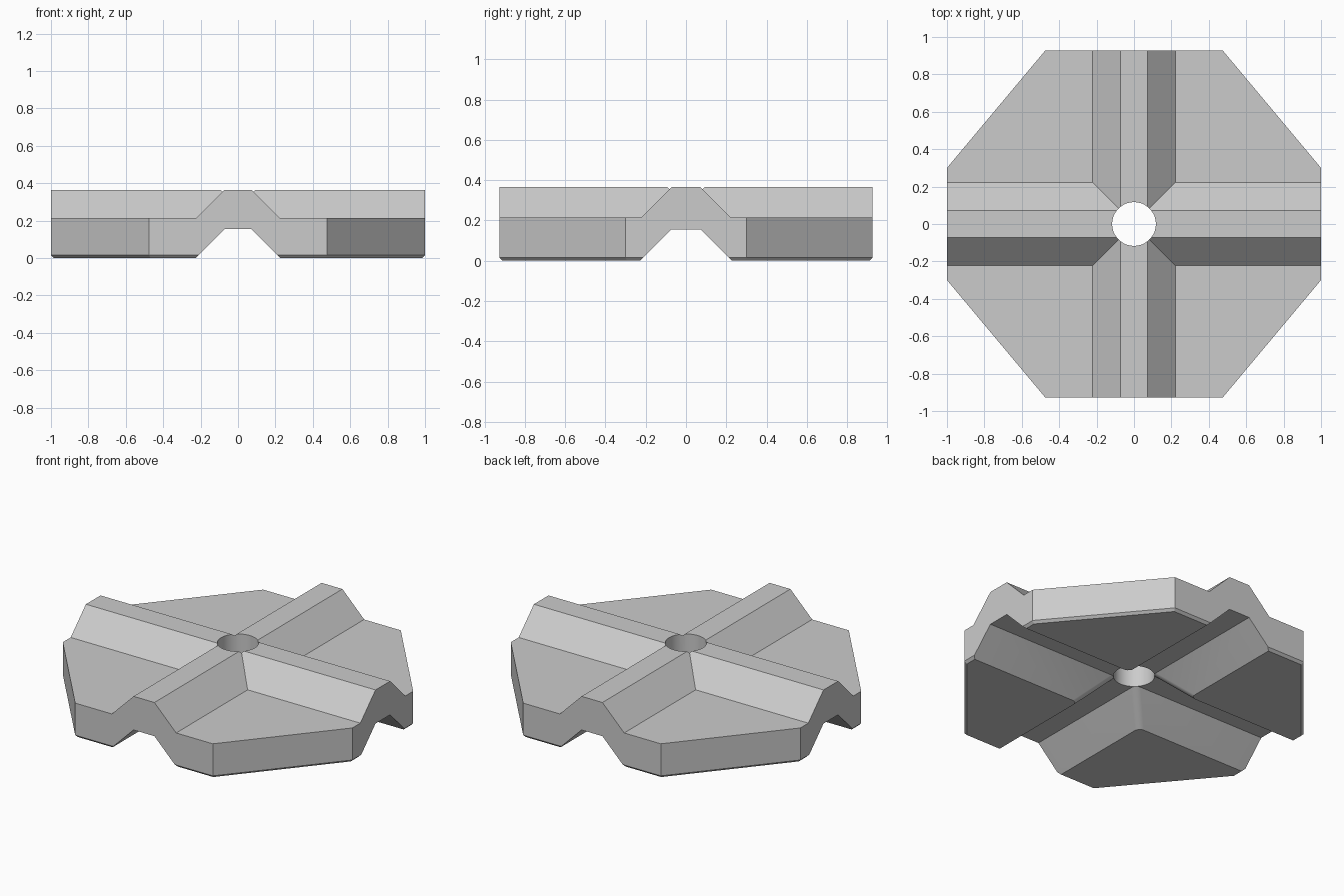
import bpy, bmesh, math

cube = bpy.data.objects.get("Cube")
if cube:
    bpy.data.objects.remove(cube, do_unlink=True)

HEIGHT, PLATE_TOP, CEILING = 0.365, 0.215, 0.155
RIDGE, FOOT = 0.072, 0.222      # half widths at the top and foot of the 45 degree slopes

grey = bpy.data.materials.new("plain grey")
grey.use_nodes = True
grey.diffuse_color = (0.6, 0.6, 0.6, 1)
grey.node_tree.nodes["Principled BSDF"].inputs["Base Color"].default_value = (0.6, 0.6, 0.6, 1)


def loft(name, lower, upper):
    """Closed solid between two matching rings of points."""
    bm = bmesh.new()
    low, top = ([bm.verts.new(p) for p in ring] for ring in (lower, upper))
    bm.faces.new(low[::-1])
    bm.faces.new(top)
    for i in range(len(low)):
        j = (i + 1) % len(low)
        bm.faces.new((low[i], low[j], top[j], top[i]))
    bmesh.ops.recalc_face_normals(bm, faces=bm.faces)
    mesh = bpy.data.meshes.new(name)
    bm.to_mesh(mesh)
    bm.free()
    mesh.materials.append(grey)
    obj = bpy.data.objects.new(name, mesh)
    bpy.context.collection.objects.link(obj)
    return obj


def rect(x0, x1, y0, y1, z):
    return [(x0, y0, z), (x1, y0, z), (x1, y1, z), (x0, y1, z)]


def cut(obj, cutter):
    mod = obj.modifiers.new("cut", 'BOOLEAN')
    mod.operation, mod.solver, mod.object = 'DIFFERENCE', 'EXACT', cutter
    bpy.context.view_layer.objects.active = obj
    bpy.ops.object.modifier_apply(modifier=mod.name)
    bpy.data.objects.remove(cutter, do_unlink=True)


# Eight-sided block with a fine chamfer around the underside
outline = [(1, -0.3), (1, 0.3), (0.475, 0.927), (-0.475, 0.927),
           (-1, 0.3), (-1, -0.3), (-0.475, -0.927), (0.475, -0.927)]
plate = loft("ridged_plate", [(x, y, 0) for x, y in outline],
             [(x, y, HEIGHT) for x, y in outline])
bm = bmesh.new()
bm.from_mesh(plate.data)
rim = [e for e in bm.edges if all(v.co.z < 0.01 for v in e.verts)]
bmesh.ops.bevel(bm, geom=rim, offset=0.015, segments=1, affect='EDGES')
bm.to_mesh(plate.data)
bm.free()

# Two crossing grooves underneath
wide = RIDGE + CEILING + 0.1
cut(plate, loft("groove_x", rect(-2, 2, -wide, wide, -0.1),
                rect(-2, 2, -RIDGE, RIDGE, CEILING)))
cut(plate, loft("groove_y", rect(-wide, wide, -2, 2, -0.1),
                rect(-RIDGE, RIDGE, -2, 2, CEILING)))

# Rounded inner corners of the four feet
bm = bmesh.new()
bm.from_mesh(plate.data)
bmesh.ops.remove_doubles(bm, verts=bm.verts, dist=0.0001)
bmesh.ops.dissolve_limit(bm, angle_limit=0.01, verts=bm.verts, edges=bm.edges)
corners = [e for e in bm.edges
           if all(abs(abs(v.co.x) - abs(v.co.y)) < 0.002 for v in e.verts)
           and abs(e.verts[0].co.z - e.verts[1].co.z) > 0.1
           and max(v.co.z for v in e.verts) < CEILING + 0.01]
bmesh.ops.bevel(bm, geom=corners, offset=0.03, segments=5, profile=0.5, affect='EDGES')
bm.to_mesh(plate.data)
bm.free()

# Four sloped pockets that leave the raised cross on top
near = FOOT - (0.45 - PLATE_TOP)
for sx in (-1, 1):
    for sy in (-1, 1):
        cut(plate, loft("pocket", rect(sx * FOOT, sx * 2, sy * FOOT, sy * 2, PLATE_TOP),
                        rect(sx * near, sx * 2, sy * near, sy * 2, 0.45)))

# Round centre hole
circle = [(0.117 * math.cos(a), 0.117 * math.sin(a))
          for a in (math.tau * i / 48 for i in range(48))]
cut(plate, loft("centre_hole", [(x, y, -1) for x, y in circle],
                [(x, y, 1) for x, y in circle]))

bpy.ops.object.select_all(action='DESELECT')
plate.select_set(True)
bpy.context.view_layer.objects.active = plate
bpy.ops.object.shade_smooth_by_angle(angle=math.radians(25))
